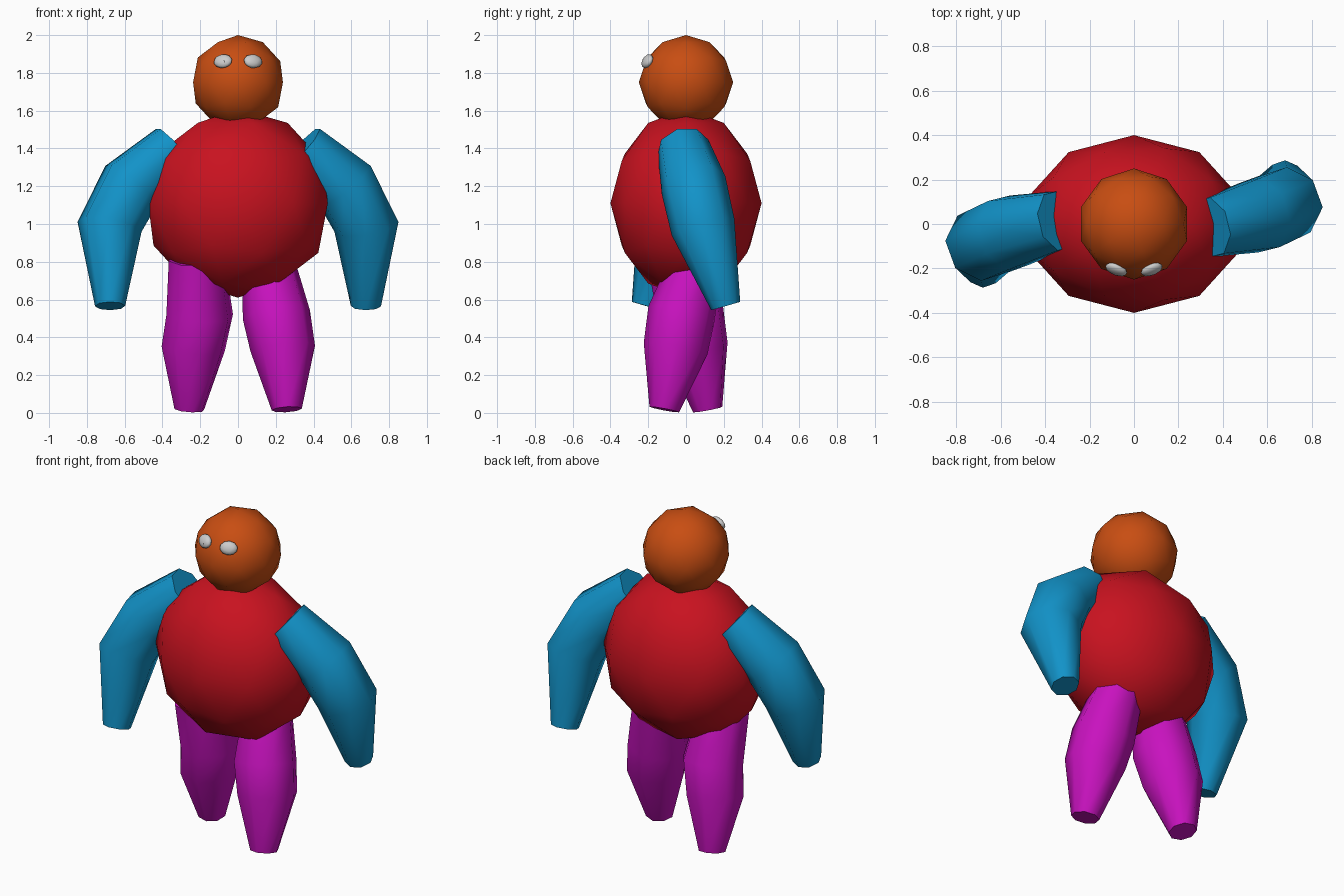
import bpy, bmesh, math
from mathutils import Vector, Matrix

if "Cube" in bpy.data.objects:
    bpy.data.objects.remove(bpy.data.objects["Cube"])


def material(name, rgb):
    m = bpy.data.materials.new(name)
    m.diffuse_color = (*rgb, 1)
    m.use_nodes = True
    m.node_tree.nodes["Principled BSDF"].inputs["Base Color"].default_value = m.diffuse_color
    return m


ORANGE = material("orange", (0.58, 0.075, 0.006))
RED = material("red", (0.58, 0.006, 0.014))
BLUE = material("blue", (0.006, 0.29, 0.58))
MAGENTA = material("magenta", (0.58, 0.006, 0.52))
WHITE = material("white", (0.8, 0.8, 0.8))
BLACK = material("black", (0.005, 0.005, 0.005))


def finish(name, bm, mat):
    bmesh.ops.recalc_face_normals(bm, faces=bm.faces[:])
    me = bpy.data.meshes.new(name)
    bm.to_mesh(me)
    bm.free()
    me.materials.append(mat)
    ob = bpy.data.objects.new(name, me)
    bpy.context.collection.objects.link(ob)
    bpy.ops.object.select_all(action='DESELECT')
    ob.select_set(True)
    bpy.context.view_layer.objects.active = ob
    bpy.ops.object.shade_smooth_by_angle(angle=math.radians(60))
    return ob


def ball(name, centre, radii, mat, rot=None):
    bm = bmesh.new()
    bmesh.ops.create_icosphere(bm, subdivisions=2, radius=1)
    m = Matrix.Translation(centre) @ (rot or Matrix()) @ Matrix.Diagonal((*radii, 1))
    bmesh.ops.transform(bm, matrix=m, verts=bm.verts[:])
    return finish(name, bm, mat)


def limb(name, path, mat, sides=8):
    """Tapered tube through (x, y, z, radius) stations, capped at both ends."""
    pts = [Vector(p[:3]) for p in path]
    bm = bmesh.new()
    rings, last = [], None
    for i, p in enumerate(pts):
        t = (pts[min(i + 1, len(pts) - 1)] - pts[max(i - 1, 0)]).normalized()
        q = t.to_track_quat('Z', 'Y') if last is None else last.rotation_difference(t) @ q
        last = t
        r = path[i][3]
        ring = []
        for k in range(sides):
            a = 2 * math.pi * (k + 0.5) / sides
            ring.append(bm.verts.new(p + q @ Vector((r * math.cos(a), r * math.sin(a), 0))))
        rings.append(ring)
    for a, b in zip(rings, rings[1:]):
        for k in range(sides):
            n = (k + 1) % sides
            bm.faces.new((a[k], a[n], b[n], b[k]))
    bm.faces.new(rings[0])
    bm.faces.new(rings[-1])
    return finish(name, bm, mat)


def turned(path):
    """The other side is the same limb turned half way round the body."""
    return [(-x, -y, z, r) for x, y, z, r in path]


# Body and head
ball("body", (0, 0, 1.11), (0.5, 0.4, 0.5), RED)
HEAD = Vector((0, 0, 1.75))
ball("head", HEAD, (0.25, 0.25, 0.25), ORANGE)

# Arms: shoulder, upper, elbow, hand
arm = [(0.34, -0.015, 1.405, 0.14), (0.565, 0.04, 1.205, 0.175),
       (0.68, 0.09, 0.985, 0.172), (0.677, 0.21, 0.566, 0.08)]
limb("right_arm", arm, BLUE)
limb("left_arm", turned(arm), BLUE)

# Legs: hip, thigh, knee, foot
lower = [(0.203, -0.025, 0.52, 0.18), (0.237, -0.055, 0.34, 0.172),
         (0.258, -0.115, 0.018, 0.08)]
limb("right_leg", [(0.16, 0.06, 0.80, 0.14)] + lower, MAGENTA)
limb("left_leg", [(-0.22, -0.06, 0.82, 0.15)] + turned(lower), MAGENTA)

# Eyes and pupils, facing out from the head
for side, s in (("left", -1), ("right", 1)):
    c = Vector((s * 0.08, -0.205, 1.862))
    rot = (c - HEAD).to_track_quat('Z', 'Y')
    if (rot @ Vector((0, 1, 0))).z < 0:
        rot = rot @ Matrix.Rotation(math.pi, 3, 'Z').to_quaternion()
    rm = rot.to_matrix().to_4x4()
    ball(side + "_eye", c, (0.052, 0.040, 0.022), WHITE, rm)
    out = (c - HEAD).normalized()
    pc = c + out * 0.017 + Vector((-s * 0.014, 0, -0.01))
    ball(side + "_pupil", pc, (0.018, 0.019, 0.012), BLACK, rm)
